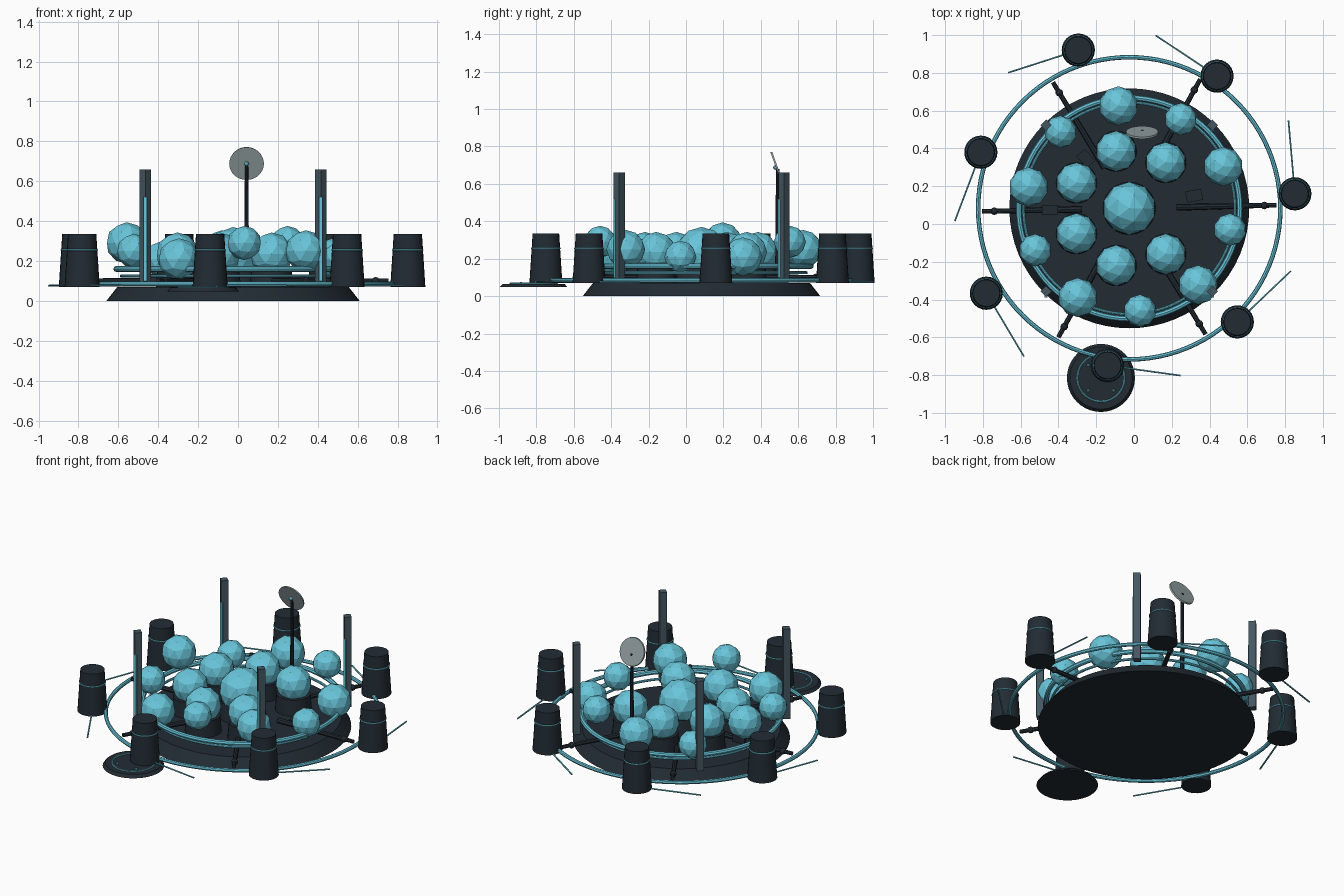
import bpy
from math import sin, cos, tau, radians
from mathutils import Vector

if "Cube" in bpy.data.objects:
    bpy.data.objects.remove(bpy.data.objects["Cube"])


def material(name, colour):
    m = bpy.data.materials.new(name)
    m.use_nodes = True
    rgba = (*colour, 1)
    m.diffuse_color = rgba
    m.node_tree.nodes["Principled BSDF"].inputs["Base Color"].default_value = rgba
    return m


teal = material("teal", (0.14, 0.56, 0.70))
dark = material("dark slate", (0.016, 0.025, 0.034))
steel = material("blue steel", (0.058, 0.095, 0.12))
grey = material("pale grey", (0.29, 0.35, 0.36))

CX, CY = -0.025, 0.083
FLOOR = 0.07


def polar(r, angle, z):
    a = radians(angle)
    return Vector((CX + r * cos(a), CY + r * sin(a), z))


def finish(name, mat, smooth=True):
    ob = bpy.context.object
    ob.name = name
    ob.data.materials.append(mat)
    if smooth:
        bpy.ops.object.shade_smooth_by_angle()
    return ob


def frustum(name, mat, start, end, r1, r2, sides=24):
    start, end = Vector(start), Vector(end)
    d = end - start
    bpy.ops.mesh.primitive_cone_add(
        vertices=sides, radius1=r1, radius2=r2, depth=d.length,
        location=(start + end) / 2, rotation=d.to_track_quat("Z", "Y").to_euler())
    return finish(name, mat)


def upright(name, mat, at, height, r1, r2, sides=24):
    return frustum(name, mat, at, Vector(at) + Vector((0, 0, height)), r1, r2, sides)


def ring(name, mat, at, radius, tube, segments=64):
    bpy.ops.mesh.primitive_torus_add(
        location=at, major_radius=radius, minor_radius=tube,
        major_segments=segments, minor_segments=8)
    return finish(name, mat)


def ball(name, mat, at, radius, detail=2):
    bpy.ops.mesh.primitive_ico_sphere_add(subdivisions=detail, radius=radius, location=at)
    return finish(name, mat, False)


def box(name, mat, at, size, turn=0):
    bpy.ops.mesh.primitive_cube_add(size=1, location=at, rotation=(0, 0, radians(turn)))
    bpy.context.object.scale = size
    return finish(name, mat, False)


# Platform and its rings
upright("platform", dark, (CX, CY, 0), FLOOR, 0.635, 0.58, 64)
ring("outer_ring", teal, (CX, CY, 0.085), 0.80, 0.012, 96)
ring("inner_ring", teal, (CX, CY, 0.16), 0.585, 0.015, 80)
ring("inner_ring_thin", teal, (CX, CY, 0.125), 0.56, 0.008, 80)

# Central dome and six domes on pedestals
upright("central_pedestal", dark, (CX, CY, FLOOR), 0.10, 0.14, 0.125)
ball("central_dome", teal, (CX, CY, 0.23), 0.14)
for i in range(1, 7):
    a = i * 360 / 7
    upright(f"pedestal_{i}", dark, polar(0.31, a, FLOOR), 0.10, 0.108, 0.10)
    ball(f"dome_{i}", teal, polar(0.31, a, 0.235), 0.108)

# Perimeter orbs, alternating in size and stepping in height
for i in range(10):
    height = (0.21, 0.29, 0.25)[i % 3]
    ball(f"orb_{i}", teal, polar(0.545, 24 + 36 * i, height), 0.086 if i % 2 else 0.104)

# Radial arms with knuckles
for i in range(6):
    a = 1.2 + 60 * i
    frustum(f"arm_{i}", dark, polar(0.25, a, 0.10), polar(0.78, a, 0.10), 0.018, 0.012, 8)
    ball(f"arm_knuckle_{i}", dark, polar(0.715, a, 0.10), 0.02)

# Equipment boxes on the floor
for i in range(3):
    a = 11 + 120 * i
    box(f"equipment_box_{i}", dark, polar(0.35, a, 0.09), (0.085, 0.06, 0.04), a)
box("control_box", dark, polar(0.42, 181, 0.11), (0.085, 0.05, 0.05), 1)

# Outlying towers with bands and tangent cables
for i in range(7):
    a = 5 + i * 360 / 7
    r = 0.84 if i % 2 else 0.88
    if i == 6:
        r = 0.83
    base = polar(r, a, FLOOR)
    upright(f"tower_{i}", dark, base, 0.265, 0.088, 0.071)
    ring(f"tower_band_{i}", teal, base + Vector((0, 0, 0.185)), 0.076, 0.004, 24)
    t = radians(a + 90)
    along = Vector((cos(t), sin(t), 0))
    lift = Vector((0, 0, 0.006))
    frustum(f"cable_{i}", teal, base + along * 0.05 + lift,
            base + along * 0.39 + lift, 0.005, 0.005, 6)

# Four posts with light strips on the front corner
for sx in (-1, 1):
    for sy in (-1, 1):
        x, y = CX + sx * 0.44, CY + sy * 0.44
        box("post", steel, (x, y, 0.37), (0.042, 0.042, 0.58), 45)
        box("post_light", teal, (x, y - 0.025, 0.31), (0.016, 0.012, 0.42))

# Landing pad
pad = Vector((-0.175, -0.815, 0.048))
upright("landing_pad", dark, pad, 0.018, 0.18, 0.165, 40)
ring("landing_pad_ring", teal, pad + Vector((0, 0, 0.019)), 0.125, 0.005, 40)
for sx in (-1, 1):
    for sy in (-1, 1):
        ball("pad_light", teal, pad + Vector((sx * 0.067, sy * 0.067, 0.02)), 0.009, 1)

# Mast and tilted dish
dish_at = Vector((0.043, 0.485, 0.69))
tilt = Vector((0, -0.94, -0.34))
upright("mast", dark, (0.043, 0.49, FLOOR), 0.61, 0.014, 0.009, 10)
frustum("dish", grey, dish_at - tilt * 0.005, dish_at + tilt * 0.005, 0.085, 0.087, 32)
ball("dish_feed", teal, dish_at + tilt * 0.008, 0.012)
